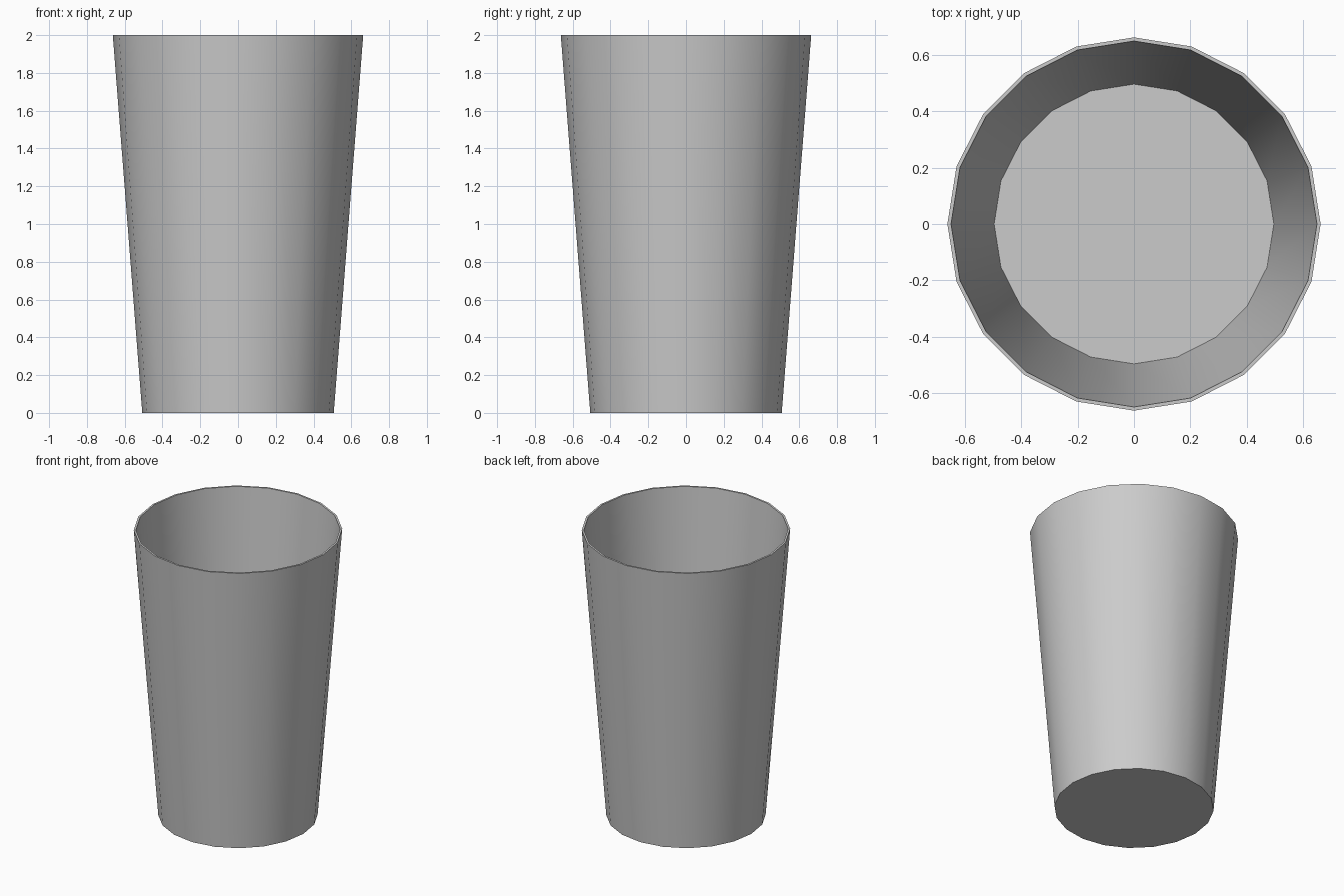
import bpy, bmesh, math

if "Cube" in bpy.data.objects:
    bpy.data.objects.remove(bpy.data.objects["Cube"])

SIDES = 20
# (radius, height): inner floor, inner rim, outer rim, outer base
PROFILE = [(0.497, 0.013), (0.65, 2.0), (0.663, 2.0), (0.507, 0.0)]

bm = bmesh.new()


def ring(radius, z):
    angles = [2 * math.pi * i / SIDES for i in range(SIDES)]
    return [bm.verts.new((radius * math.cos(a), radius * math.sin(a), z)) for a in angles]


# Tapered double wall with a flat rim
rings = [ring(r, z) for r, z in PROFILE]
for a, b in zip(rings, rings[1:]):
    for i in range(SIDES):
        j = (i + 1) % SIDES
        bm.faces.new((a[i], a[j], b[j], b[i]))

# Inner floor and underside
bm.faces.new(rings[0])
bm.faces.new(rings[-1])
bmesh.ops.recalc_face_normals(bm, faces=bm.faces)

mesh = bpy.data.meshes.new("tumbler")
bm.to_mesh(mesh)
bm.free()
cup = bpy.data.objects.new("tumbler", mesh)
bpy.context.collection.objects.link(cup)

# Smooth walls, crisp rim and base
bpy.context.view_layer.objects.active = cup
cup.select_set(True)
bpy.ops.object.shade_smooth_by_angle(angle=math.radians(30))
